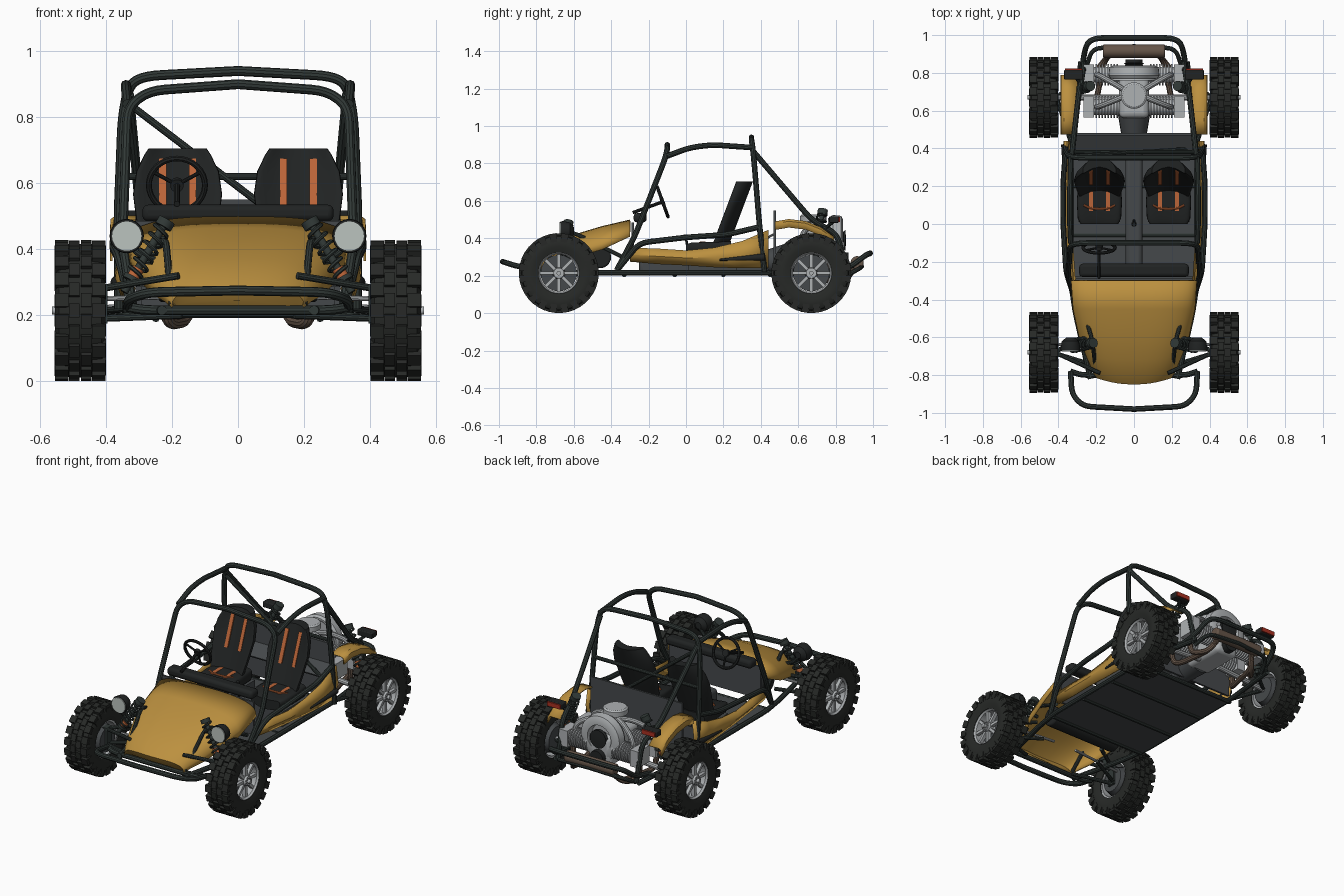
import bpy, bmesh
from math import sin, cos, pi, radians, copysign
from mathutils import Vector, Matrix

cube = bpy.data.objects.get("Cube")
if cube:
    bpy.data.objects.remove(cube)


def material(name, color, rough=0.5, metal=0.0):
    m = bpy.data.materials.new(name)
    m.use_nodes = True
    m.diffuse_color = (*color, 1)
    bsdf = next(n for n in m.node_tree.nodes if n.type == 'BSDF_PRINCIPLED')
    bsdf.inputs["Base Color"].default_value = (*color, 1)
    bsdf.inputs["Roughness"].default_value = rough
    bsdf.inputs["Metallic"].default_value = metal
    return m


GOLD = material("gold_paint", (.5, .28, .05))
FRAME = material("frame_paint", (.03, .04, .037))
RUBBER = material("rubber", (.02, .022, .02), .8)
BLACK = material("black_trim", (.015, .017, .017), .7)
PANEL = material("grey_panel", (.06, .066, .07))
SILVER = material("silver", (.42, .44, .45), .4)
EXHAUST = material("exhaust_metal", (.13, .09, .065))
ORANGE = material("orange_trim", (.5, .13, .04))
RED = material("red_lens", (.4, .03, .015))
GLASS = material("lamp_glass", (.5, .55, .52), .2)
new = bmesh.new


def make(name, bm, mat, mirror=False, bevel=0, solid=0):
    bmesh.ops.remove_doubles(bm, verts=bm.verts, dist=1e-5)
    bmesh.ops.recalc_face_normals(bm, faces=bm.faces)
    me = bpy.data.meshes.new(name)
    bm.to_mesh(me)
    bm.free()
    me.materials.append(mat)
    me.shade_smooth()
    me.set_sharp_from_angle(angle=radians(35))
    ob = bpy.data.objects.new(name, me)
    bpy.context.collection.objects.link(ob)
    if solid:
        s = ob.modifiers.new("Solidify", 'SOLIDIFY')
        s.thickness = solid
    if bevel:
        b = ob.modifiers.new("Bevel", 'BEVEL')
        b.width, b.segments = bevel, 3
    if mirror:
        ob.modifiers.new("Mirror", 'MIRROR')
    return ob


def loft(bm, rings, closed=True, caps=True):
    rows = [[bm.verts.new(p) for p in r] for r in rings]
    n = len(rows[0])
    for a, b in zip(rows, rows[1:]):
        for i in range(n if closed else n - 1):
            j = (i + 1) % n
            bm.faces.new((a[i], a[j], b[j], b[i]))
    if caps:
        bm.faces.new(rows[0])
        bm.faces.new(rows[-1])
    return bm


def lathe(bm, profile, origin, axis, seg=24, caps=True):
    m = Matrix.Translation(origin) @ Vector(axis).to_track_quat('Z', 'Y').to_matrix().to_4x4()
    return loft(bm, [[m @ Vector((r * cos(2 * pi * i / seg), r * sin(2 * pi * i / seg), h))
                      for i in range(seg)] for h, r in profile], True, caps)


def cyl(bm, a, b, r, r2=None, seg=20):
    d = Vector(b) - Vector(a)
    return lathe(bm, [(0, r), (d.length, r if r2 is None else r2)], a, d, seg)


def box(bm, centre, size, turn=None):
    m = Matrix.Translation(centre) @ (turn or Matrix()) @ Matrix.Diagonal((*size, 1))
    bmesh.ops.create_cube(bm, size=1, matrix=m)
    return bm


def tube(bm, pts, r=.015, bend=.05, seg=10):
    pts = [Vector(p) for p in pts]
    path = [pts[0]]
    for a, p, b in zip(pts, pts[1:], pts[2:]):
        if not bend:
            path.append(p)
            continue
        u = p + (a - p).normalized() * min(bend, (a - p).length * .45)
        v = p + (b - p).normalized() * min(bend, (b - p).length * .45)
        path += [u.lerp(p, k / 4).lerp(p.lerp(v, k / 4), k / 4) for k in range(5)]
    path.append(pts[-1])
    rings, last, side = [], None, None
    for i, p in enumerate(path):
        t = (path[min(i + 1, len(path) - 1)] - path[max(i - 1, 0)]).normalized()
        side = last.rotation_difference(t) @ side if last else t.orthogonal().normalized()
        up, last = t.cross(side), t
        rings.append([p + r * (side * cos(2 * pi * k / seg) + up * sin(2 * pi * k / seg)) for k in range(seg)])
    return loft(bm, rings)


def hoop(pts):
    return pts + [(-x, y, z) for x, y, z in reversed(pts)]


def power(v, p):
    return copysign(abs(v) ** p, v)


# Wheels: tyre with staggered lugs, spoked rim
half = [(.066, .11), (.075, .14), (.076, .175), (.064, .197), (.03, .202)]
tyre = lathe(new(), [(-h, r) for h, r in half] + half[::-1], (0, 0, 0), (1, 0, 0), 40, False)
for i in range(20):
    for x, w, shift in ((-.056, .04, 0), (-.018, .032, .5), (.018, .032, 0), (.056, .04, .5)):
        turn = Matrix.Rotation((i + shift) * pi / 10, 4, 'X')
        box(tyre, turn @ Vector((x, 0, .204)), (w, .042, .018), turn)
        if w == .04:
            box(tyre, turn @ Vector((x * 1.3, 0, .182)), (.01, .036, .03), turn)
rim = lathe(new(), [(-.06, .113), (.06, .113), (.066, .108), (.055, .1), (-.06, .1), (-.06, .113)],
            (0, 0, 0), (1, 0, 0), 32, False)
cyl(rim, (.02, 0, 0), (.068, 0, 0), .034, .028)
cyl(rim, (.06, 0, 0), (.086, 0, 0), .012)
for i in range(8):
    turn = Matrix.Rotation(i * pi / 4, 4, 'X')
    box(rim, turn @ Vector((.045, 0, .066)), (.02, .017, .08), turn)
    p = turn @ Vector((.06, 0, .022))
    cyl(rim, p, p + Vector((.014, 0, 0)), .005, seg=6)
drum = cyl(new(), (-.07, 0, 0), (-.005, 0, 0), .075, .098)
for kind, bm, mat in (("tyre", tyre, RUBBER), ("rim", rim, SILVER), ("brake_drum", drum, PANEL)):
    first = make("front_left_" + kind, bm, mat)
    for label, s, y in (("front_left_", 1, -.68), ("front_right_", -1, -.68),
                        ("rear_left_", 1, .67), ("rear_right_", -1, .67)):
        ob = first
        if label != "front_left_":
            ob = bpy.data.objects.new(label + kind, first.data)
            bpy.context.collection.objects.link(ob)
        ob.location = (s * .478, y, .214)
        ob.rotation_euler.z = 0 if s > 0 else pi

# Hood: lofted arches, closed at the nose
rings = []
for y, w, top, low, sweep in ((-.3, .335, .5, .41, 0), (-.45, .325, .465, .34, 0), (-.6, .295, .42, .3, .01),
                              (-.72, .255, .37, .26, .02), (-.81, .22, .32, .24, .03),
                              (-.85, .2, .285, .225, .035), (-.83, .195, .245, .215, .035)):
    arch = [(power(cos(pi * k / 20), .7), power(sin(pi * k / 20), .7)) for k in range(21)]
    rings.append([(w * c, y + sweep * c * c, low + (top - low) * s) for c, s in arch])
hood = loft(new(), rings, False, False)
hood.verts.ensure_lookup_table()
hood.faces.new(hood.verts[-21:])
make("hood", hood, GOLD, solid=.01)

# Side panels, scoops and rear fenders
rings = [[(x, y, top), (x + .012, y, (top + low) / 2), (x - .01, y, low)]
         for y, x, top, low in ((-.3, .33, .35, .275), (-.15, .34, .345, .262), (0, .35, .335, .255),
                                (.15, .355, .35, .245), (.3, .36, .385, .24), (.44, .36, .445, .24))]
make("side_panel", loft(new(), rings, False, False), GOLD, True, solid=.012)
make("side_scoop", cyl(new(), (.366, .18, .285), (.366, .42, .3), .005, .02), BLACK, True)
rings = [[(.3, y, z), (.37, y, z), (.386, y, z - .012), (.388, y, z - .045)]
         for y, z in ((.475, .49), (.55, .503), (.64, .492), (.72, .46), (.79, .41))]
make("rear_fender", loft(new(), rings, False, False), GOLD, True, solid=.008)

# Roll cage and chassis tubes
cage = new()
tube(cage, hoop([(.32, -.37, .23), (.35, -.27, .42), (.335, -.11, .83), (.27, -.1, .88), (0, -.1, .9)]))
tube(cage, hoop([(.36, .42, .22), (.362, .39, .5), (.35, .365, .8), (.33, .355, .9), (.28, .35, .925), (0, .35, .94)]))
tube(cage, hoop([(.345, .38, .62)]), .011)
tube(cage, [(-.33, .36, .84), (.34, .4, .33)], .011)
tube(cage, hoop([(.335, -.78, .23), (.33, -.9, .25), (.27, -.965, .27), (0, -.98, .275)]))
tube(cage, hoop([(.335, -.78, .225), (.28, -.8, .215), (0, -.8, .215)]))
tube(cage, hoop([(.28, .75, .22), (.27, .87, .24), (.25, .96, .31), (.2, .985, .32), (0, .985, .32)]))
tube(cage, hoop([(.25, .84, .19), (.22, .93, .24), (0, .94, .25)]), .012)
for y in (-.33, -.06, .2, .45):
    tube(cage, hoop([(.33, y, .205)]), .013)
make("roll_cage", cage, FRAME)
sides = new()
tube(sides, [(.335, -.1, .84), (.34, .02, .885), (.34, .14, .9), (.335, .355, .885)])
tube(sides, [(.33, .355, .87), (.295, .67, .5), (.27, .81, .42), (.265, .86, .2)])
tube(sides, [(.23, -.82, .215), (.31, -.47, .215), (.335, -.3, .215), (.335, .47, .215), (.28, .86, .2)])
tube(sides, [(.325, -.36, .24), (.36, -.25, .375), (.375, 0, .405), (.375, .22, .42), (.362, .39, .46)])
tube(sides, [(.3, -.34, .3), (.22, -.62, .44), (.2, -.8, .23)], .011)
make("side_tubes", sides, FRAME, True)

# Floor, bulkheads, tunnel and dash
make("floor", box(new(), (0, .07, .208), (.66, .78, .012)), PANEL)
make("tunnel", box(new(), (0, .1, .25), (.09, .7, .09)), PANEL, bevel=.02)
make("front_bulkhead", box(new(), (0, -.285, .385), (.62, .012, .2)), PANEL)
wall = box(new(), (0, .475, .385), (.62, .012, .33))
box(wall, (0, .43, .4), (.62, .1, .012), Matrix.Rotation(.5, 4, 'X'))
make("firewall", wall, PANEL)
make("dashboard", box(new(), (0, -.245, .51), (.58, .07, .05)), BLACK, bevel=.018)
make("fuel_tank", cyl(new(), (-.24, -.46, .3), (.24, -.46, .3), .06), BLACK, bevel=.01)
lever = tube(new(), [(0, .02, .28), (0, 0, .4)], .007)
cyl(lever, (0, 0, .39), (0, -.003, .42), .014, .01)
make("gear_lever", lever, BLACK)

# Steering wheel on a tilted column
hub, axis = Vector((-.185, -.125, .595)), Vector((0, .94, .34))
steer = lathe(new(), [(.009 * sin(k * pi / 4), .085 + .009 * cos(k * pi / 4)) for k in range(9)], hub, axis, 32, False)
for a in (pi / 6, pi * 5 / 6, pi * 1.5):
    spoke = axis.to_track_quat('Z', 'Y') @ Vector((cos(a), sin(a), 0))
    tube(steer, [hub, hub + spoke * .085], .006)
cyl(steer, hub - axis * .01, hub + axis * .01, .02)
tube(steer, [hub, hub - axis * .17], .009)
make("steering_wheel", steer, BLACK)

# Bucket seats
loop = [(power(cos(pi * k / 14), .6), power(sin(pi * k / 14), .6)) for k in range(28)]
rings = [[(.183 + w * c, .2 + .13 * t + .028 * s - .05 * c * c, .36 + .345 * t) for c, s in loop]
         for t, w in ((0, .105), (.25, .12), (.6, .135), (.8, .125), (.95, .1), (1, .088))]
make("seat_back", loft(new(), rings), BLACK, True)
rings = [[(.183 + w * c, y, .33 + h * s + .02 * c * c) for c, s in loop]
         for y, w, h in ((0, .1, .03), (.03, .115, .042), (.12, .12, .045), (.24, .11, .05))]
make("seat_cushion", loft(new(), rings), BLACK, True)
make("seat_base", box(new(), (.183, .14, .26), (.22, .26, .09)), PANEL, True)
trim = new()
for x in (.138, .228):
    box(trim, (x, .246, .58), (.022, .008, .2), Matrix.Rotation(-.36, 4, 'X'))
    box(trim, (x, .14, .376), (.022, .14, .008))
tube(trim, [(.1, .1, .378), (.14, .08, .378), (.225, .08, .378), (.266, .1, .378)], .006)
make("seat_trim", trim, ORANGE, True)

# Lamps
make("headlamp_housing", lathe(new(), [(0, .02), (.02, .045), (.06, .052), (.07, .05)], (.337, -.6, .44), (0, -1, 0)), BLACK, True)
make("headlamp_lens", cyl(new(), (.337, -.66, .44), (.337, -.676, .44), .046), GLASS, True)
make("headlamp_bracket", tube(new(), [(.337, -.61, .43), (.3, -.61, .38), (.22, -.6, .36)], .01), FRAME, True)
make("tail_lamp_housing", box(new(), (.32, .79, .5), (.1, .05, .035)), BLACK, True, bevel=.005)
make("tail_lamp_lens", box(new(), (.32, .818, .5), (.09, .012, .026)), RED, True)
make("tail_lamp_bracket", tube(new(), [(.32, .79, .49), (.28, .74, .45)], .009), FRAME, True)

# Suspension arms, axles and coil-over dampers
arms = new()
for pts in ([(.43, -.68, .19), (.17, -.76, .2)], [(.43, -.68, .19), (.2, -.57, .21)],
            [(.42, -.68, .28), (.18, -.79, .32)], [(.42, -.68, .28), (.24, -.58, .31)],
            [(.34, .45, .22), (.41, .67, .214)], [(.41, .67, .214), (.25, .8, .22)]):
    tube(arms, pts, .011)
box(arms, (.41, -.68, .235), (.03, .05, .12))
make("suspension_arms", arms, FRAME, True)
rods = tube(new(), [(.41, -.64, .25), (.08, -.62, .26)], .008)
tube(rods, [(.07, .67, .24), (.42, .67, .214)], .016)
make("steering_rod_and_axle", rods, SILVER, True)
for label, top, foot in (("front", (.22, -.63, .48), (.345, -.66, .27)), ("rear", (.235, .73, .54), (.36, .69, .27))):
    top, foot = Vector(top), Vector(foot)
    d = foot - top
    q = d.to_track_quat('Z', 'Y')
    body = cyl(new(), top, foot, .012)
    cyl(body, top - d * .04, top + d * .06, .027)
    cyl(body, top + d * .78, top + d * .84, .028)
    coil = [top + d * (.06 + .72 * k / 72) + q @ Vector((.026 * cos(k * pi / 6), .026 * sin(k * pi / 6), 0)) for k in range(73)]
    tube(body, coil, .006, 0, 6)
    make(label + "_damper", body, FRAME, True)
    make(label + "_damper_collar", cyl(new(), top + d * .66, top + d * .78, .019), ORANGE, True)

# Flat engine with finned cylinders, fan and intake
make("crankcase", box(new(), (0, .7, .32), (.16, .28, .18)), SILVER, bevel=.03)
make("gearbox", cyl(new(), (0, .4, .27), (0, .58, .3), .055, .085), PANEL)
heads = new()
for y in (.62, .79):
    cyl(heads, (.06, y, .33), (.22, y, .33), .042)
    for k in range(8):
        cyl(heads, (.085 + k * .016, y, .33), (.092 + k * .016, y, .33), .058)
    box(heads, (.24, y, .33), (.055, .11, .1))
    tube(heads, [(.02, .69, .46), (.1, (y + .69) / 2, .46), (.19, y, .42), (.2, y, .35)], .015)
make("cylinders", heads, SILVER, True)
intake = cyl(new(), (0, .68, .4), (0, .68, .49), .035)
lathe(intake, [(0, .055), (.006, .07), (.035, .07), (.042, .06)], (0, .68, .485), (0, 0, 1), 32)
lathe(intake, [(0, .07), (0, .125), (.015, .135), (.06, .13), (.07, .11), (.07, .08), (0, .07)],
      (0, .77, .39), (0, 1, 0), 32, False)
cyl(intake, (0, .76, .39), (0, .8, .39), .12, .1)
make("intake_and_fan_case", intake, SILVER)
pulley = lathe(new(), [(0, .03), (.03, .03), (.032, .055), (.042, .045), (.052, .055), (.055, .02)], (0, .8, .39), (0, 1, 0))
cyl(pulley, (0, .83, .28), (0, .87, .28), .045)
make("pulleys", pulley, BLACK)

# Exhaust
pipes = new()
for y in (.61, .77):
    tube(pipes, [(.23, y, .29), (.22, y, .19), (.2, y + .04, .172), (.16, .86, .18), (.12, .91, .26)], .016)
make("exhaust_pipes", pipes, EXHAUST, True)
make("muffler", cyl(new(), (-.165, .915, .27), (.165, .915, .27), .035), EXHAUST, bevel=.008)
